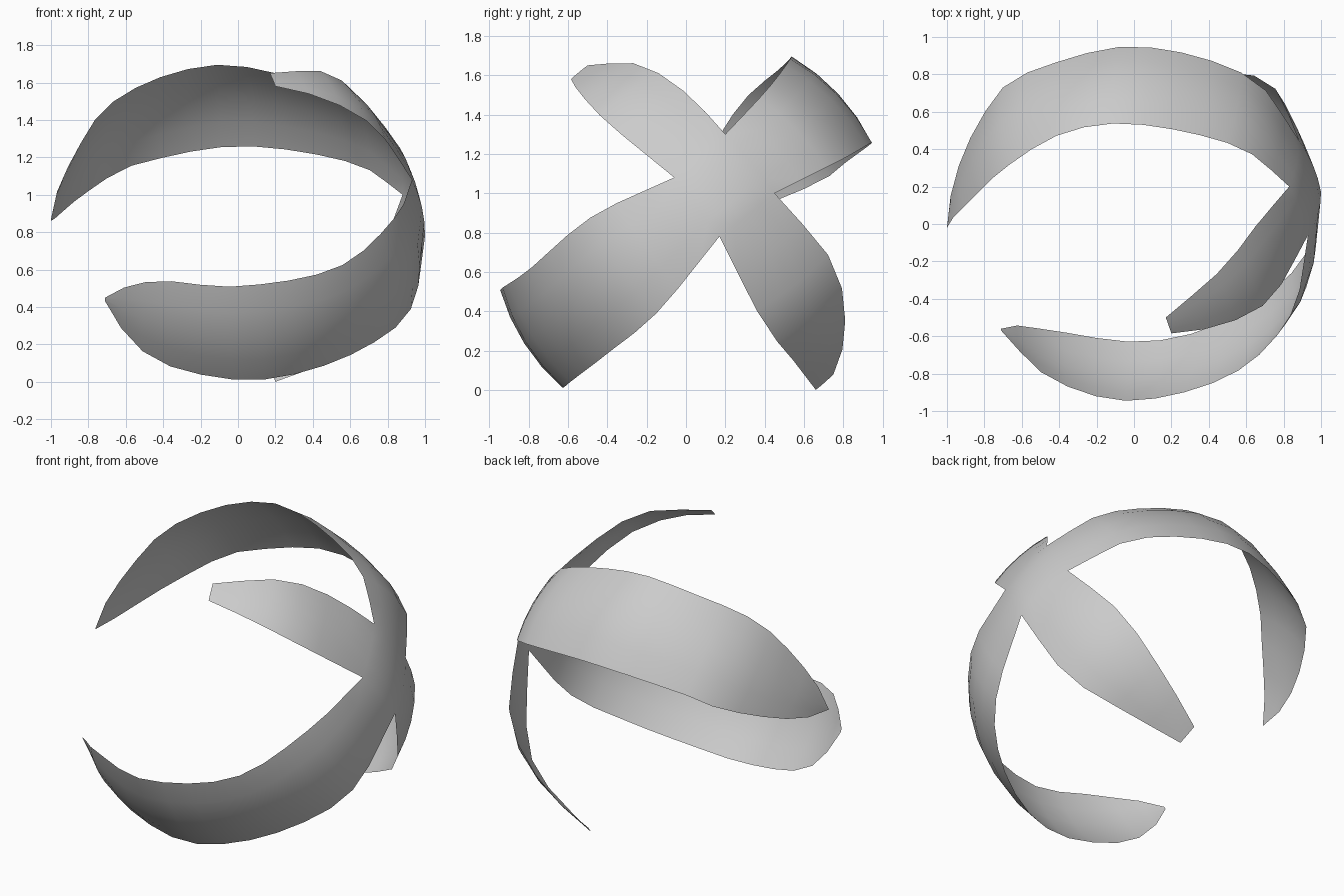
import bpy, bmesh
from mathutils import Vector

if "Cube" in bpy.data.objects:
    bpy.data.objects.remove(bpy.data.objects["Cube"])

CENTRE = Vector((0, 0.05, 0.78))
ACROSS = 4

# crotch points where neighbouring arms meet
TOP, LEFT = (.83, .2, 1.3), (.93, -.06, 1.08)
LOW, RIGHT = (1.0, .17, .78), (.88, .45, 1.0)


def arc(a, b, t):
    """Point between a and b, bulged onto the round shell."""
    p, q = Vector(a) - CENTRE, Vector(b) - CENTRE
    d = p.normalized().slerp(q.normalized(), t)
    return CENTRE + d * (p.length * (1 - t) + q.length * t)


def smooth_edge(points, count):
    """Catmull-Rom curve resampled to evenly spaced points."""
    p = [Vector(c) for c in points]
    p = [2 * p[0] - p[1]] + p + [2 * p[-1] - p[-2]]
    fine = []
    for i in range(1, len(p) - 2):
        a, b, c, d = p[i - 1:i + 3]
        for k in range(20):
            t = k / 20
            fine.append(.5 * (2 * b + (c - a) * t + (2 * a - 5 * b + 4 * c - d) * t * t
                              + (3 * b - a - 3 * c + d) * t ** 3))
    fine.append(p[-2])
    run = [0]
    for a, b in zip(fine, fine[1:]):
        run.append(run[-1] + (b - a).length)
    out, j = [], 0
    for i in range(count + 1):
        s = run[-1] * i / count
        while j < len(fine) - 2 and run[j + 1] < s:
            j += 1
        out.append(fine[j].lerp(fine[j + 1], (s - run[j]) / (run[j + 1] - run[j])))
    return out


def band(bm, edge_a, edge_b):
    """Curved strip of quads between two edges, facing outward."""
    rows = [[bm.verts.new(arc(a, b, k / ACROSS)) for k in range(ACROSS + 1)]
            for a, b in zip(edge_a, edge_b)]
    for r, s in zip(rows, rows[1:]):
        for k in range(ACROSS):
            f = bm.faces.new((r[k], r[k + 1], s[k + 1], s[k]))
            f.normal_update()
            if f.normal.dot(f.calc_center_median() - CENTRE) < 0:
                f.normal_flip()


# each arm: segments, first edge, second edge
ARMS = [
    # long upper back arm
    (16, [TOP, (.55, .415, 1.53), (0, .535, 1.69), (-.38, .485, 1.64),
          (-.69, .3, 1.48), (-.85, .15, 1.26), (-.97, .03, 1.01), (-1, -.02, .87)],
     [RIGHT, (.61, .79, 1.17), (0, .95, 1.26), (-.57, .81, 1.155),
      (-.725, .7, 1.07), (-.88, .45, .96), (-.97, .2, .88), (-1, -.02, .86)]),
    # long lower front arm
    (15, [LEFT, (.84, -.48, .88), (.53, -.8, .61), (0, -.945, .51),
          (-.42, -.84, .54), (-.65, -.64, .49), (-.71, -.57, .45)],
     [LOW, (.93, -.14, .4), (.71, -.38, .2), (.36, -.57, .055), (0, -.63, .01),
      (-.43, -.57, .11), (-.66, -.54, .33), (-.71, -.56, .43)]),
    # short upper front arm
    (6, [LEFT, (.73, -.4, 1.36), (.47, -.54, 1.51), (.2, -.585, 1.58)],
     [TOP, (.66, 0, 1.51), (.47, -.24, 1.655), (.17, -.5, 1.65)]),
    # short lower back arm
    (6, [RIGHT, (.73, .75, .64), (.45, .81, .3), (.17, .75, .08)],
     [LOW, (.86, .39, .35), (.64, .53, .17), (.2, .66, 0)]),
]

bm = bmesh.new()
for count, a, b in ARMS:
    band(bm, smooth_edge(a, count), smooth_edge(b, count))

# central patch joining the four arms
steps = [k / ACROSS for k in range(ACROSS + 1)]
band(bm, [arc(LEFT, TOP, t) for t in steps], [arc(LOW, RIGHT, t) for t in steps])

bmesh.ops.remove_doubles(bm, verts=bm.verts, dist=.002)
for f in bm.faces:
    f.smooth = True
mesh = bpy.data.meshes.new("four_arm_shell")
bm.to_mesh(mesh)
bm.free()
bpy.context.collection.objects.link(bpy.data.objects.new("four_arm_shell", mesh))
